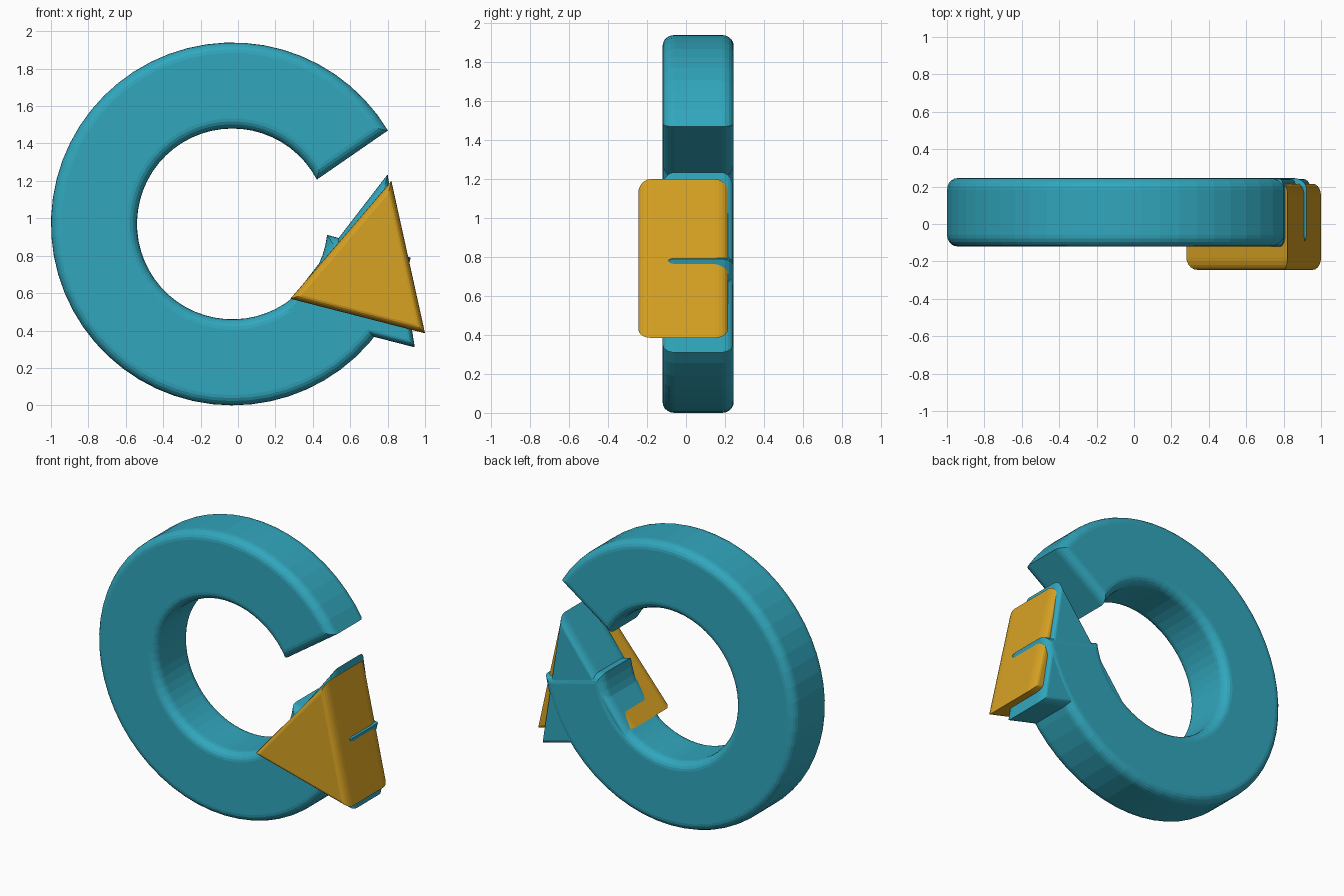
import bpy, bmesh, math
from mathutils import Vector

if "Cube" in bpy.data.objects:
    bpy.data.objects.remove(bpy.data.objects["Cube"])


def material(name, rgb):
    m = bpy.data.materials.new(name)
    m.diffuse_color = (*rgb, 1)
    m.use_nodes = True
    m.node_tree.nodes["Principled BSDF"].inputs["Base Color"].default_value = m.diffuse_color
    return m


teal = material("teal", (0.031, 0.385, 0.51))
gold = material("gold", (0.68, 0.36, 0.017))


def inset(points, d):
    """Shift a counter-clockwise outline inwards with mitred corners."""
    out = []
    for i, p in enumerate(points):
        e1 = (p - points[i - 1]).normalized()
        e2 = (points[(i + 1) % len(points)] - p).normalized()
        n1, n2 = Vector((-e1.y, e1.x)), Vector((-e2.y, e2.x))
        out.append(p + (n1 + n2) * d / (1 + n1.dot(n2)))
    return out


def rounded_slab(name, outline, y0, y1, bevel, depth, mat, steps=5):
    """Extrude an x-z outline along y, rounding the front and back rims."""
    pts = [Vector(p) for p in outline]
    layers = []
    for k in range(steps + 1):
        a = math.pi / 2 * k / steps
        layers.append((depth * (1 - math.sin(a)), bevel * (1 - math.cos(a))))
    rows = [(y0 + dy, d) for dy, d in reversed(layers)]
    rows += [(y1 - dy, d) for dy, d in layers]
    bm = bmesh.new()
    loops = [[bm.verts.new((p.x, y, p.y)) for p in inset(pts, d)]
             for y, d in rows]
    n = len(pts)
    for a, b in zip(loops, loops[1:]):
        for i in range(n):
            j = (i + 1) % n
            bm.faces.new((a[i], a[j], b[j], b[i]))
    bm.faces.new(loops[0])
    bm.faces.new(loops[-1][::-1])
    bmesh.ops.recalc_face_normals(bm, faces=bm.faces)
    mesh = bpy.data.meshes.new(name)
    bm.to_mesh(mesh)
    bm.free()
    mesh.materials.append(mat)
    obj = bpy.data.objects.new(name, mesh)
    bpy.context.collection.objects.link(obj)
    return obj


def arc(radius, start, end, count):
    """Points on a circle about the ring centre, angles in degrees."""
    result = []
    for i in range(count + 1):
        a = math.radians(start + (end - start) * i / count)
        result.append((-0.03 + radius * math.cos(a),
                       0.97 + radius * math.sin(a)))
    return result


# Open ring with slightly slanted ends
ring = arc(0.97, 31, 349.3, 52) + arc(0.51, 353.4, 27.7, 52)
rounded_slab("open_ring", ring, -0.12, 0.245, 0.055, 0.06, teal)

# Arrow head at the lower end of the ring
rounded_slab("arrow_head", [(0.23, 0.495), (0.945, 0.31), (0.80, 1.235)],
             -0.12, 0.24, 0.03, 0.06, teal)

# Gold arrow plate standing forward of the arrow head
rounded_slab("arrow_plate", [(0.28, 0.57), (1.0, 0.385), (0.82, 1.20)],
             -0.245, 0.215, 0.033, 0.065, gold)
